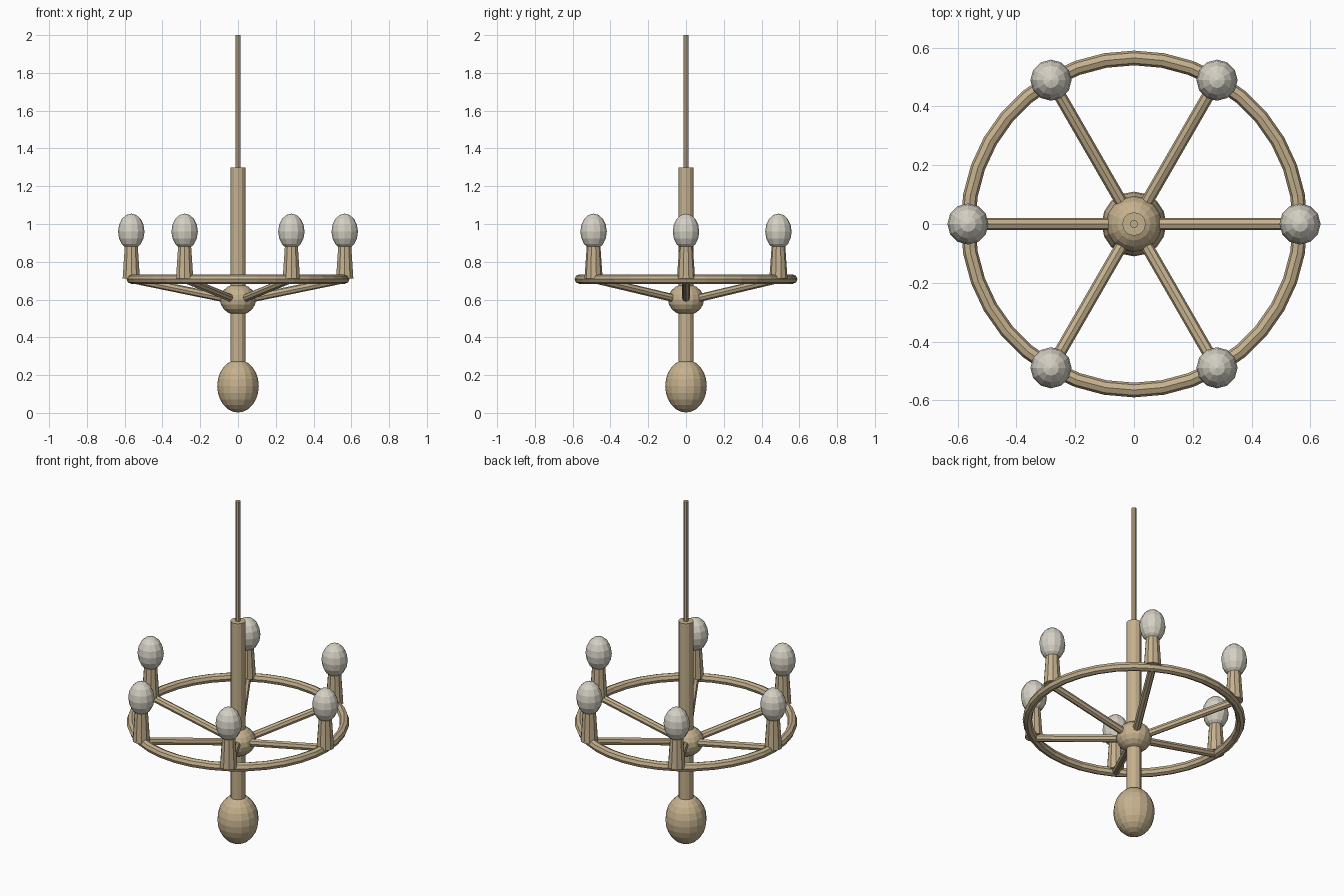
import bpy
from math import cos, sin, pi, radians
from mathutils import Vector

if "Cube" in bpy.data.objects:
    bpy.data.objects.remove(bpy.data.objects["Cube"])


def material(name, colour):
    m = bpy.data.materials.new(name)
    m.use_nodes = True
    m.diffuse_color = colour
    m.node_tree.nodes["Principled BSDF"].inputs["Base Color"].default_value = colour
    return m


BRASS = material("warm tan metal", (0.56, 0.44, 0.27, 1))
GLASS = material("pale bulb glass", (0.66, 0.63, 0.55, 1))


def finish(name, mat):
    ob = bpy.context.object
    ob.name = name
    ob.data.materials.append(mat)
    return ob


def rod(name, start, end, r1, r2, sides):
    """Straight or tapered bar between two points."""
    a, b = Vector(start), Vector(end)
    axis = b - a
    bpy.ops.mesh.primitive_cone_add(vertices=sides, radius1=r1, radius2=r2,
                                    depth=axis.length, location=(a + b) / 2)
    ob = finish(name, BRASS)
    ob.rotation_euler = axis.to_track_quat('Z', 'Y').to_euler()
    return ob


def ball(name, location, radius, half_height, mat, segments, rings):
    bpy.ops.mesh.primitive_uv_sphere_add(segments=segments, ring_count=rings,
                                         radius=1, location=location)
    ob = finish(name, mat)
    ob.scale = (radius, radius, half_height)
    return ob


# Central column
rod("hanging_rod", (0, 0, 1.28), (0, 0, 2), 0.014, 0.014, 8)
rod("centre_stem", (0, 0, 0.2), (0, 0, 1.3), 0.04, 0.04, 12)
ball("hub", (0, 0, 0.6), 0.095, 0.083, BRASS, 16, 10)
ball("bottom_finial", (0, 0, 0.142), 0.11, 0.14, BRASS, 16, 12)

# Ring
RING, RING_Z = 0.565, 0.708
bpy.ops.mesh.primitive_torus_add(major_radius=RING, minor_radius=0.025,
                                 major_segments=36, minor_segments=8,
                                 location=(0, 0, RING_Z))
finish("ring", BRASS)

# Six arms, each with a candle and a bulb
for i in range(6):
    a = radians(60 * i)
    x, y = RING * cos(a), RING * sin(a)
    rod(f"arm_{i + 1}", (x * 0.07, y * 0.07, 0.6), (x, y, RING_Z), 0.021, 0.021, 8)
    rod(f"candle_{i + 1}", (x, y, 0.712), (x, y, 0.9), 0.048, 0.035, 10)
    ball(f"bulb_{i + 1}", (x, y, 0.96), 0.07, 0.095, GLASS, 12, 8)
